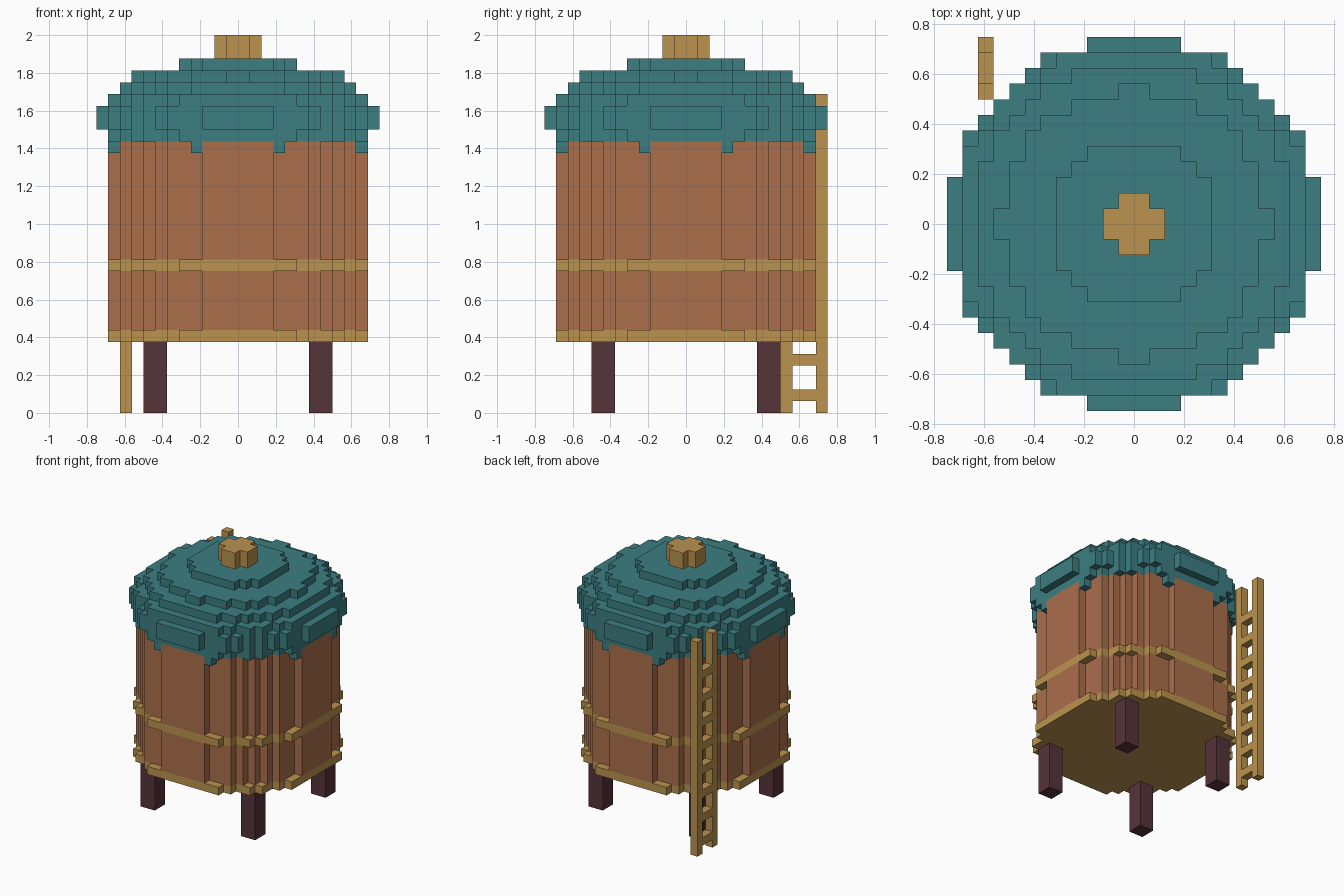
import bpy, bmesh
from mathutils import Vector

cube = bpy.data.objects.get("Cube")
if cube:
    bpy.data.objects.remove(cube, do_unlink=True)

U = 0.0625  # edge of one block


def material(name, hex_code):
    srgb = [int(hex_code[i:i + 2], 16) / 255 for i in (0, 2, 4)]
    lin = [c / 12.92 if c < 0.04045 else ((c + 0.055) / 1.055) ** 2.4 for c in srgb]
    mat = bpy.data.materials.new(name)
    mat.use_nodes = True
    mat.diffuse_color = (*lin, 1)
    mat.node_tree.nodes["Principled BSDF"].inputs["Base Color"].default_value = (*lin, 1)
    return mat


gold = material("golden_wood", "BB934F")
brick = material("red_brown_wood", "AB6F4B")
teal = material("teal_roof", "3C7E81")
plum = material("dark_plum_wood", "553339")


def box(x0, x1, y0, y1, z0, z1):
    return {(x, y, z) for x in range(x0, x1) for y in range(y0, y1) for z in range(z0, z1)}


def disc(radius, z0, z1):
    return {c for c in box(-13, 13, -13, 13, z0, z1)
            if (c[0] + 0.5) ** 2 + (c[1] + 0.5) ** 2 <= radius ** 2}


parts = []  # name, material, blocks

# Tank: stave walls with two hoops, the lower one closing the floor
parts.append(("floor_hoop", gold, disc(11.5, 6, 7)))
parts.append(("lower_wall", brick, disc(11, 7, 12)))
parts.append(("middle_hoop", gold, disc(11.5, 12, 13)))
parts.append(("upper_wall", brick, disc(11, 13, 23)))

# Roof: stepped discs with a thick rim and small drips under the eaves
roof = set()
for radius, z0, z1 in ((11.5, 23, 24), (12, 24, 26), (11.5, 26, 27),
                       (10.5, 27, 28), (8.55, 28, 29), (5.5, 29, 30)):
    roof |= disc(radius, z0, z1)
for a in (-4, 3):
    for b in (-11, 10):
        roof |= {(a, b, 22), (b, a, 22)}
parts.append(("roof", teal, roof))
parts.append(("finial", gold, disc(2, 30, 32)))

# Legs
for front_back, y in (("front", -8), ("back", 6)):
    for side, x in (("right", -8), ("left", 6)):
        parts.append((f"{front_back}_{side}_leg", plum, box(x, x + 2, y, y + 2, 0, 6)))

# Ladder at the back right
ladder = box(-10, -9, 8, 9, 0, 27) | box(-10, -9, 11, 12, 0, 27)
for z in range(1, 23, 3):
    ladder |= box(-10, -9, 9, 11, z, z + 1)
parts.append(("ladder", gold, ladder))

solid = set().union(*(cells for _, _, cells in parts))


def build(name, mat, cells):
    """Skin the blocks with their exposed sides only, then merge flat areas."""
    bm = bmesh.new()
    verts = {}

    def vert(p):
        if p not in verts:
            verts[p] = bm.verts.new(Vector(p) * U)
        return verts[p]

    for cell in sorted(cells):
        for axis in range(3):
            for step in (0, 1):
                near = list(cell)
                near[axis] += 2 * step - 1
                if tuple(near) in solid:
                    continue
                ring = []
                for s, t in ((0, 0), (1, 0), (1, 1), (0, 1)):
                    p = list(cell)
                    p[axis] += step
                    p[(axis + 1) % 3] += s
                    p[(axis + 2) % 3] += t
                    ring.append(vert(tuple(p)))
                bm.faces.new(ring if step else ring[::-1])
    bmesh.ops.dissolve_limit(bm, angle_limit=0.01, verts=bm.verts[:], edges=bm.edges[:],
                             delimit={'NORMAL'})
    mesh = bpy.data.meshes.new(name)
    bm.to_mesh(mesh)
    bm.free()
    mesh.materials.append(mat)
    bpy.context.collection.objects.link(bpy.data.objects.new(name, mesh))


for part in parts:
    build(*part)
